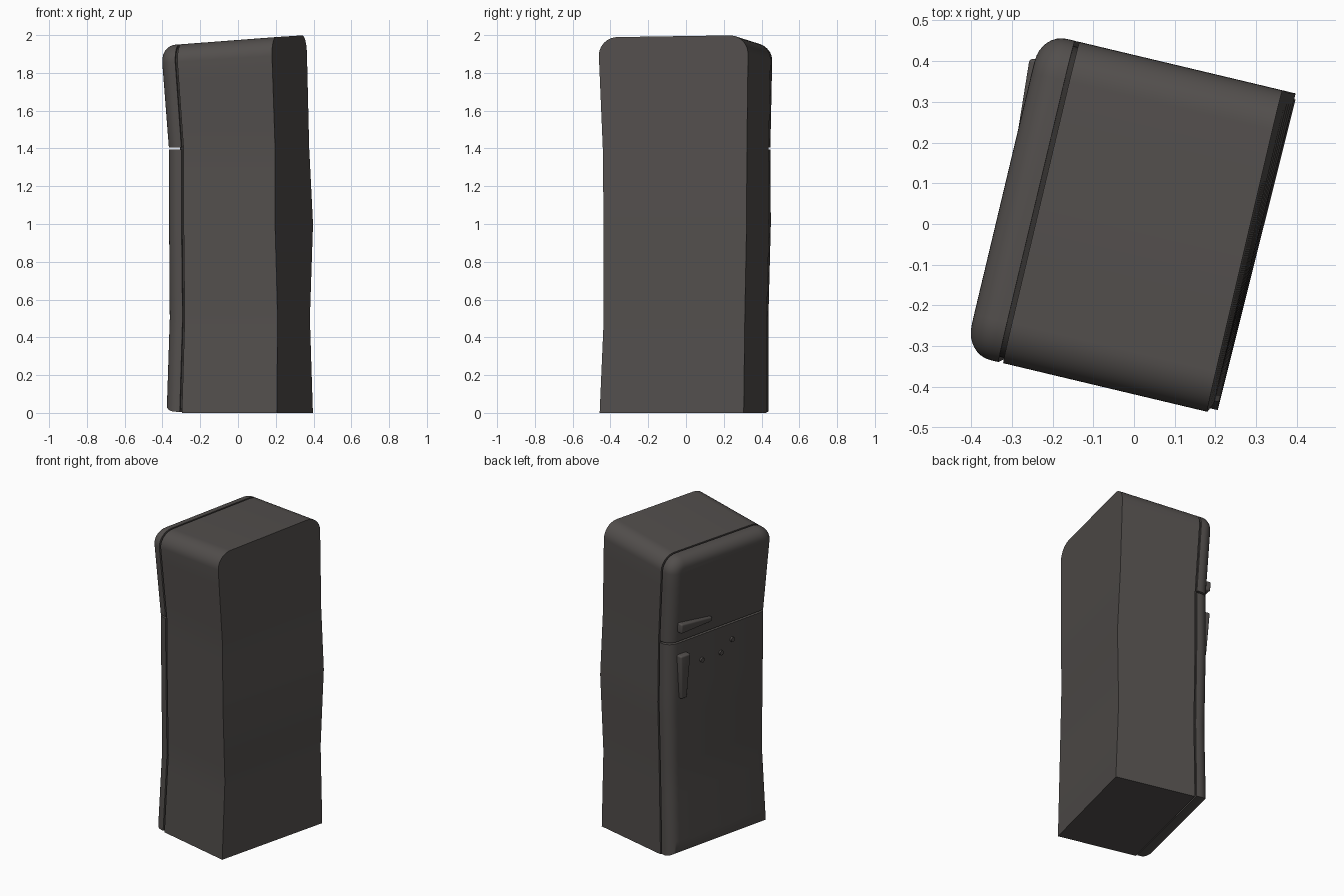
import bpy, bmesh, math
from mathutils import Matrix, Vector

if "Cube" in bpy.data.objects:
    bpy.data.objects.remove(bpy.data.objects["Cube"])

TURN = Matrix.Rotation(math.radians(-13.4), 3, 'Z')

# Wobbly outline: height, left y, right y, back x (left), back x (right), front x
ROWS = [(0.0, -.397, .389, .306, .315, -.308),
        (0.5, -.375, .391, .305, .298, -.296),
        (1.0, -.379, .404, .292, .312, -.299),
        (1.4, -.383, .401, .293, .292, -.299),
        (1.9, -.407, .404, .282, .279, -.330),
        (2.0, -.409, .404, .280, .277, -.332)]


def material(name, rgb):
    m = bpy.data.materials.new(name)
    m.diffuse_color = (*rgb, 1)
    m.use_nodes = True
    m.node_tree.nodes["Principled BSDF"].inputs["Base Color"].default_value = m.diffuse_color
    return m


CHARCOAL = material("charcoal enamel", (.085, .077, .073))
RUBBER = material("dark rubber", (.035, .032, .030))


def warp(p):
    """Bend the straight fridge into its crooked shape, then turn it."""
    z = min(max(p.z, 0), 2)
    for a, b in zip(ROWS, ROWS[1:]):
        if z <= b[0]:
            break
    f = (z - a[0]) / (b[0] - a[0])
    yl, yr, bl, br, fx = [i + (j - i) * f for i, j in zip(a[1:], b[1:])]
    s = (p.y + .4) / .8
    t = (p.x + .32) / .62
    back = bl + (br - bl) * s
    k = min(max((z - 1.4) / .6, 0), 1)
    drop = k * (.045 * (1 - t) + .012 * (1 - s))
    return TURN @ Vector((fx + (back - fx) * t, yl + (yr - yl) * s, p.z - drop))


def finish(name, bm, mat, cuts=True):
    if cuts:
        for i in range(1, 20):
            bmesh.ops.bisect_plane(bm, geom=bm.verts[:] + bm.edges[:] + bm.faces[:],
                                   plane_co=(0, 0, i * .1), plane_no=(0, 0, 1), dist=1e-5)
    for v in bm.verts:
        v.co = warp(v.co)
    bmesh.ops.recalc_face_normals(bm, faces=bm.faces[:])
    me = bpy.data.meshes.new(name)
    bm.to_mesh(me)
    bm.free()
    me.materials.append(mat)
    ob = bpy.data.objects.new(name, me)
    bpy.context.collection.objects.link(ob)
    bpy.ops.object.select_all(action='DESELECT')
    ob.select_set(True)
    bpy.context.view_layer.objects.active = ob
    bpy.ops.object.shade_smooth_by_angle(angle=math.radians(35))
    return ob


def outline(x, inset, bottom, radius=.1, n=10):
    """Front outline with round top corners."""
    w, top, r = .4 - inset, 2 - inset, radius - inset
    pts = [(x, -w, bottom), (x, w, bottom)]
    for side, start in ((1, 0), (-1, 90)):
        for i in range(n + 1):
            a = math.radians(start + 90 * i / n)
            pts.append((x, side * (w - r) + r * math.cos(a), top - r + r * math.sin(a)))
    return pts


def loft(layers):
    bm = bmesh.new()
    rings = [[bm.verts.new(p) for p in outline(*l)] for l in layers]
    for r0, r1 in zip(rings, rings[1:]):
        n = len(r0)
        for i in range(n):
            bm.faces.new((r0[i], r0[(i + 1) % n], r1[(i + 1) % n], r1[i]))
    bm.faces.new(rings[0])
    bm.faces.new(rings[-1])
    return bm


# Cabinet and door seal
finish("cabinet", loft([(-.222, 0, 0), (.30, 0, 0)]), CHARCOAL)
finish("door_seal", loft([(-.245, .013, .02), (-.21, .013, .02)]), RUBBER)

# Two doors cut from one pillow-shaped front
for name, z, up in (("freezer_door", 1.406, 1), ("fridge_door", 1.394, -1)):
    layers = [(-.234, 0, .006), (-.255, 0, .006)]
    for i in range(1, 9):
        a = math.radians(90 * i / 8)
        c = 1 - math.cos(a)
        layers.append((-.255 - .065 * math.sin(a), .07 * c, .006 + .04 * c))
    bm = loft(layers)
    cut = bmesh.ops.bisect_plane(bm, geom=bm.verts[:] + bm.edges[:] + bm.faces[:],
                                 plane_co=(0, 0, z), plane_no=(0, 0, -up),
                                 clear_outer=True)
    bmesh.ops.edgeloop_fill(bm, edges=[e for e in cut["geom_cut"]
                                       if isinstance(e, bmesh.types.BMEdge)])
    finish(name, bm, CHARCOAL)


# Tapered handles: each section is (y low, y high, z low, z high, protrusion)
def handle(name, corners):
    bm = bmesh.new()
    base = [bm.verts.new((-.31, y, z)) for y, z, d in corners]
    front = [bm.verts.new((-.32 - d, y, z)) for y, z, d in corners]
    bm.faces.new(base)
    bm.faces.new(front)
    for i in range(4):
        j = (i + 1) % 4
        bm.faces.new((base[i], base[j], front[j], front[i]))
    bmesh.ops.recalc_face_normals(bm, faces=bm.faces[:])
    edges = [e for e in bm.edges if any(v in front for v in e.verts)]
    bmesh.ops.bevel(bm, geom=edges, offset=.011, segments=4, profile=.5, affect='EDGES')
    finish(name, bm, CHARCOAL, False)


handle("freezer_handle", [(.335, 1.475, .038), (.335, 1.545, .038),
                          (.07, 1.508, .02), (.07, 1.475, .02)])
handle("fridge_handle", [(.335, 1.32, .04), (.255, 1.32, .04),
                         (.268, 1.03, .022), (.315, 1.03, .022)])

# Small round magnets on the lower door
for i, (y, z) in enumerate(((.135, 1.23), (-.02, 1.23), (-.11, 1.29))):
    bm = bmesh.new()
    m = Matrix.Translation((-.322, y, z)) @ Matrix.Rotation(math.radians(90), 4, 'Y')
    bmesh.ops.create_cone(bm, cap_ends=True, segments=20, radius1=.015, radius2=.015,
                          depth=.022, matrix=m)
    finish(f"magnet_{i + 1}", bm, CHARCOAL, False)
